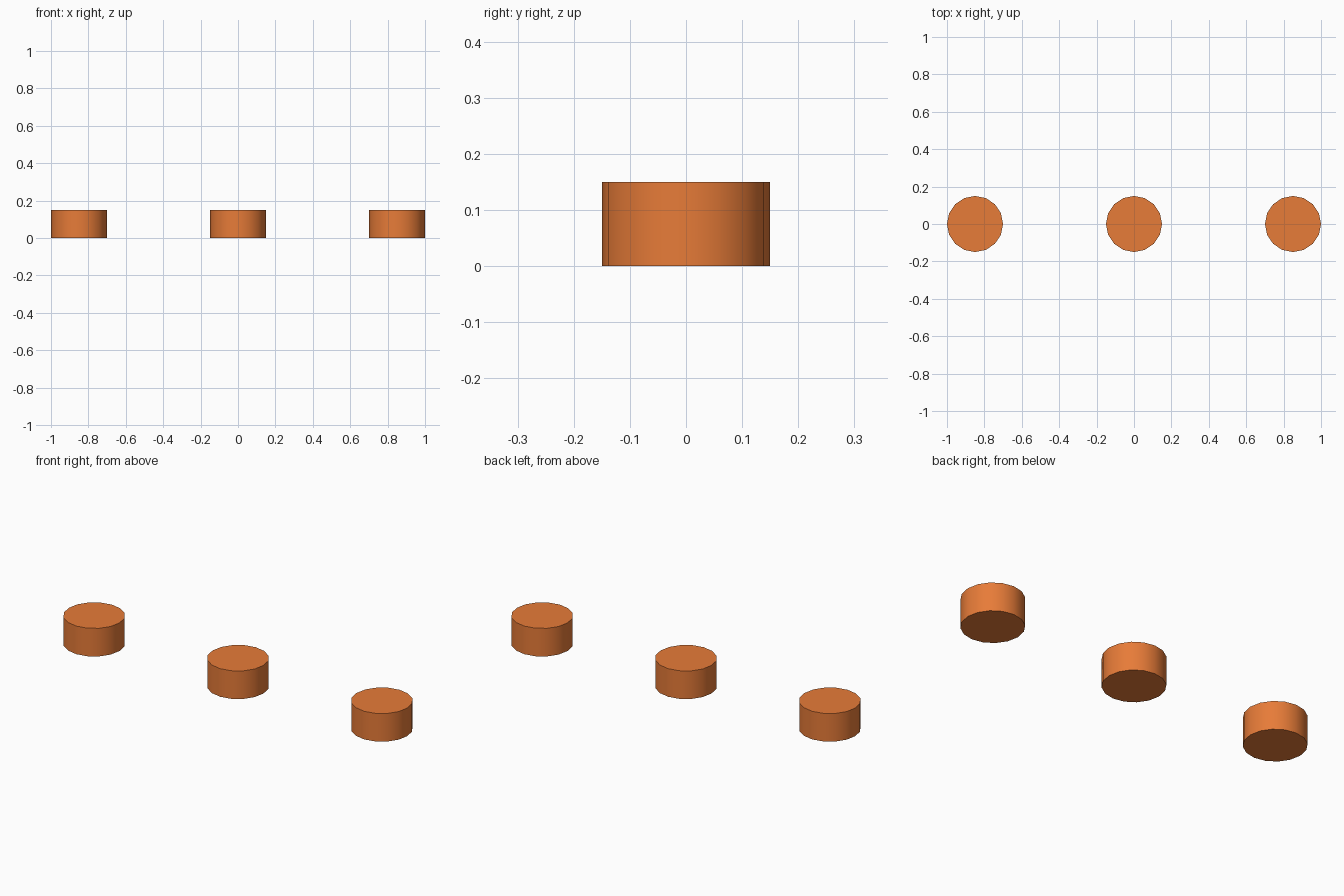
import bpy
import math

if "Cube" in bpy.data.objects:
    bpy.data.objects.remove(bpy.data.objects["Cube"])

RADIUS, HEIGHT, SPACING = 0.15, 0.15, 0.85

# Shared orange finish
orange = bpy.data.materials.new("orange")
orange.diffuse_color = (0.8, 0.2, 0.04, 1.0)
orange.use_nodes = True
orange.node_tree.nodes["Principled BSDF"].inputs["Base Color"].default_value = orange.diffuse_color


# One squat 16-sided disc standing on the ground
def add_disc(name, x):
    bpy.ops.mesh.primitive_cylinder_add(
        vertices=16, radius=RADIUS, depth=HEIGHT, location=(x, 0, HEIGHT / 2))
    disc = bpy.context.object
    disc.name = name
    disc.data.materials.append(orange)
    bpy.ops.object.shade_smooth_by_angle(angle=math.radians(30))


# Row of three discs
for name, step in (("left_disc", -1), ("middle_disc", 0), ("right_disc", 1)):
    add_disc(name, step * SPACING)
